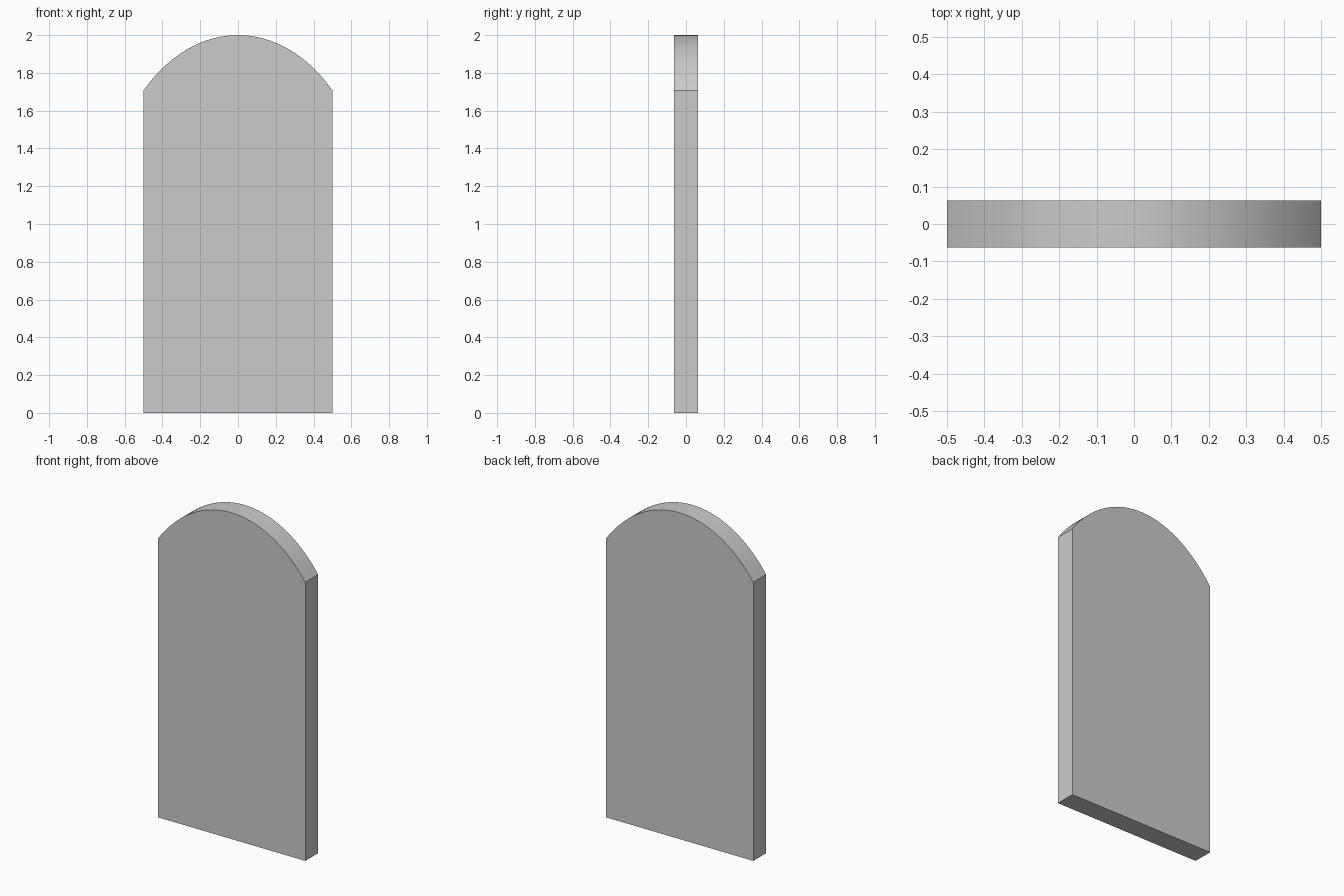
import bpy, bmesh, math

if "Cube" in bpy.data.objects:
    bpy.data.objects.remove(bpy.data.objects["Cube"])

HALF_W, HALF_D = 0.5, 0.0625
SEGMENTS = 32

# Outline: straight sides under a shallow elliptical arch
outline = [(-HALF_W, 0.0), (HALF_W, 0.0)]
for i in range(SEGMENTS + 1):
    a = math.radians(45 - 90 * i / SEGMENTS)
    outline.append((HALF_W * math.sin(a) / math.sin(math.pi / 4), 1 + math.cos(a)))

# Slab: extrude the outline from front to back
bm = bmesh.new()
front = bm.faces.new([bm.verts.new((x, -HALF_D, z)) for x, z in outline])
result = bmesh.ops.extrude_face_region(bm, geom=[front], use_keep_orig=True)
back = [g for g in result["geom"] if isinstance(g, bmesh.types.BMVert)]
bmesh.ops.translate(bm, verts=back, vec=(0, 2 * HALF_D, 0))
bmesh.ops.recalc_face_normals(bm, faces=bm.faces)

mesh = bpy.data.meshes.new("arched_slab")
bm.to_mesh(mesh)
bm.free()
slab = bpy.data.objects.new("arched_slab", mesh)
bpy.context.collection.objects.link(slab)

# Smooth the arch while keeping the rim and corners sharp
bpy.context.view_layer.objects.active = slab
slab.select_set(True)
bpy.ops.object.shade_smooth_by_angle(angle=math.radians(30))
